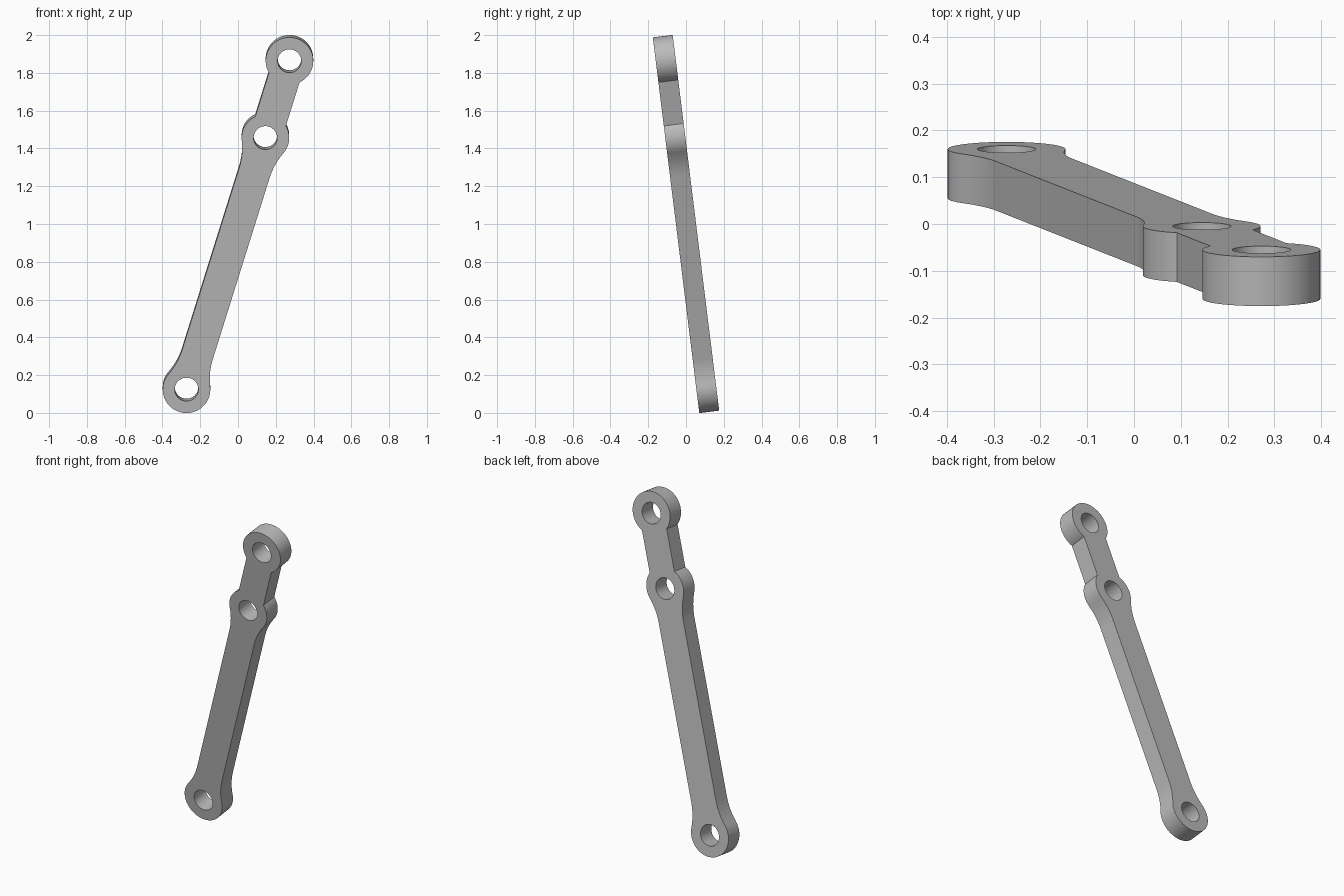
import bpy
import bmesh
from math import atan2, acos, sqrt, pi, cos, sin, hypot, radians
from mathutils import Matrix

default = bpy.data.objects.get("Cube")
if default:
    bpy.data.objects.remove(default, do_unlink=True)

# Main sizes of the link arm
THICK = 0.106
EYE_R = 0.126
HOLE_R = 0.0625
HALF_W = 0.085
FILLET = 0.36
TILT = radians(7.05)
DX, DV = 0.545, 1.752
LENGTH = hypot(DX, DV)
MID = 0.766 * LENGTH


def arc(cx, cy, r, a0, a1, n):
    return [(cx + r * cos(a0 + (a1 - a0) * i / n),
             cy + r * sin(a0 + (a1 - a0) * i / n)) for i in range(n + 1)]


# Right half of the outline, from the lower eye to the upper eye
fx = HALF_W + FILLET
fy = sqrt((EYE_R + FILLET) ** 2 - fx ** 2)
a = atan2(fy, fx)
b = acos(HALF_W / EYE_R)
half = arc(0, 0, EYE_R, -pi / 2, a, 24)
half += arc(fx, fy, FILLET, pi + a, pi, 10)[1:]
half += arc(fx, MID - fy, FILLET, pi, pi - a, 10)
half += arc(0, MID, EYE_R, -a, b, 14)[1:]
half += arc(0, LENGTH, EYE_R, -b, pi / 2, 24)

# Mirror to the left half
outline = half + [(-x, y) for x, y in reversed(half[1:-1])]
loops = [outline]
loops += [arc(0, s, HOLE_R, 0, 2 * pi, 40)[:-1] for s in (0, MID, LENGTH)]

# Filled and extruded profile with three pin holes
curve = bpy.data.curves.new("link_profile", "CURVE")
curve.dimensions = "2D"
curve.fill_mode = "BOTH"
curve.extrude = THICK / 2
for pts in loops:
    spline = curve.splines.new("POLY")
    spline.points.add(len(pts) - 1)
    for p, (x, y) in zip(spline.points, pts):
        p.co = (x, y - LENGTH / 2, 0, 1)
    spline.use_cyclic_u = True
profile = bpy.data.objects.new("link_profile", curve)
bpy.context.collection.objects.link(profile)
bpy.context.view_layer.update()
deps = bpy.context.evaluated_depsgraph_get()
mesh = bpy.data.meshes.new_from_object(profile.evaluated_get(deps))
bpy.data.objects.remove(profile, do_unlink=True)

# Weld, then lean the arm sideways and forwards
place = (Matrix.Translation((0, 0, 1))
         @ Matrix.Rotation(pi / 2 + TILT, 4, "X")
         @ Matrix.Rotation(-atan2(DX, DV), 4, "Z"))
bm = bmesh.new()
bm.from_mesh(mesh)
bmesh.ops.remove_doubles(bm, verts=bm.verts, dist=0.0001)
bmesh.ops.transform(bm, matrix=place, verts=bm.verts)
bmesh.ops.recalc_face_normals(bm, faces=bm.faces)
bm.to_mesh(mesh)
bm.free()

# Plain grey metal
grey = bpy.data.materials.new("grey_metal")
grey.use_nodes = True
colour = (0.5, 0.5, 0.5, 1)
grey.diffuse_color = colour
grey.node_tree.nodes["Principled BSDF"].inputs["Base Color"].default_value = colour
mesh.materials.clear()
mesh.materials.append(grey)

arm = bpy.data.objects.new("link_arm", mesh)
bpy.context.collection.objects.link(arm)
bpy.ops.object.select_all(action="DESELECT")
arm.select_set(True)
bpy.context.view_layer.objects.active = arm
bpy.ops.object.shade_smooth_by_angle(angle=radians(30))
